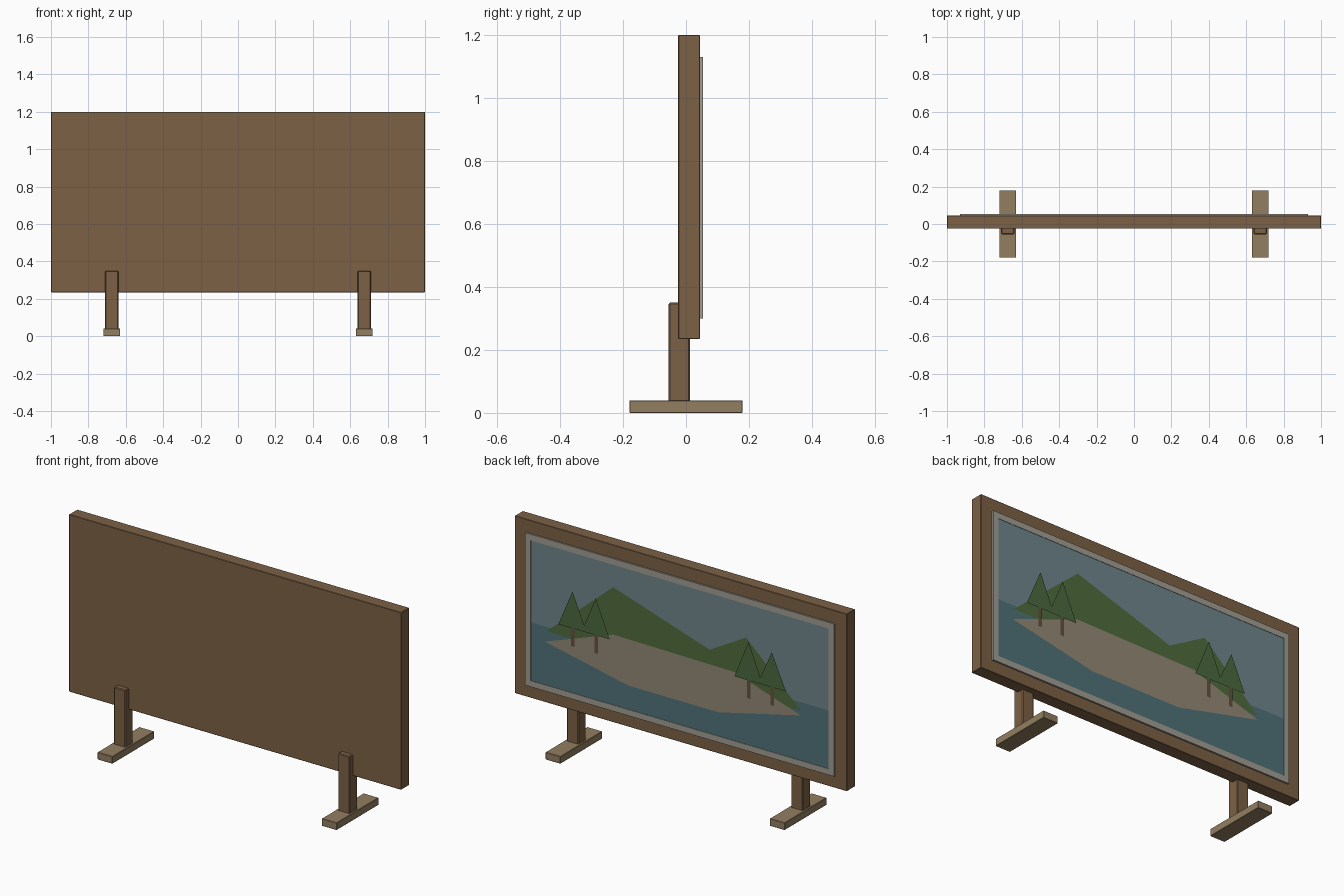
import bpy, bmesh

if "Cube" in bpy.data.objects:
    bpy.data.objects.remove(bpy.data.objects["Cube"])

def mat(name, rgb):
    m = bpy.data.materials.new(name)
    m.diffuse_color = (*rgb, 1)
    m.use_nodes = True
    m.node_tree.nodes["Principled BSDF"].inputs["Base Color"].default_value = m.diffuse_color
    return m

WOOD = mat("wood", (0.20, 0.12, 0.06))
FOOT = mat("light_wood", (0.29, 0.21, 0.12))
LINER = mat("liner", (0.36, 0.34, 0.29))
SKY = mat("sky", (0.16, 0.24, 0.26))
WATER = mat("water", (0.08, 0.17, 0.19))
HILL = mat("hill", (0.08, 0.15, 0.045))
SAND = mat("sand", (0.29, 0.25, 0.18))
TREE = mat("tree", (0.07, 0.14, 0.05))
TRUNK = mat("trunk", (0.13, 0.08, 0.05))

def finish(name, bm, m):
    me = bpy.data.meshes.new(name)
    bm.to_mesh(me)
    bm.free()
    me.materials.append(m)
    ob = bpy.data.objects.new(name, me)
    bpy.context.collection.objects.link(ob)
    return ob

def box(name, x, y, z, m, bevel=0.0):
    """Box from (min, max) ranges."""
    bm = bmesh.new()
    bmesh.ops.create_cube(bm, size=1)
    for v in bm.verts:
        for i, r in enumerate((x, y, z)):
            v.co[i] = r[0] if v.co[i] < 0 else r[1]
    if bevel:
        bmesh.ops.bevel(bm, geom=bm.edges[:], offset=bevel, segments=1, affect='EDGES')
    return finish(name, bm, m)

def flat(name, pts, y, m):
    """Flat picture layer facing +y."""
    bm = bmesh.new()
    f = bm.faces.new([bm.verts.new((x, y, z)) for x, z in pts])
    f.normal_update()
    if f.normal.y < 0:
        f.normal_flip()
    return finish(name, bm, m)

# board
box("board", (-1, 1), (-0.025, 0.045), (0.235, 1.2), WOOD, 0.002)

# posts and feet
for side, s in (("left", -1), ("right", 1)):
    c = s * 0.675
    box(side + "_post", (c - 0.035, c + 0.035), (-0.055, 0.012), (0.035, 0.35), WOOD, 0.004)
    box(side + "_foot", (c - 0.045, c + 0.045), (-0.18, 0.18), (0, 0.04), FOOT, 0.002)

# liner bars round the picture
Y = (0.044, 0.054)
for n, s in (("left", -1), ("right", 1)):
    box(n + "_liner", sorted((s * 0.93, s * 0.897)), Y, (0.30, 1.13), LINER)
box("top_liner", (-0.897, 0.897), Y, (1.097, 1.13), LINER)
box("bottom_liner", (-0.897, 0.897), Y, (0.30, 0.333), LINER)

# painted scene layers
def rect(x0, x1, z0, z1):
    return [(x0, z0), (x1, z0), (x1, z1), (x0, z1)]

flat("sky", rect(-0.897, 0.897, 0.65, 1.097), 0.052, SKY)
flat("water", rect(-0.897, 0.897, 0.333, 0.65), 0.052, WATER)
flat("hills", [(0.80, 0.63), (0.40, 0.975), (-0.18, 0.79), (-0.40, 0.915), (-0.73, 0.605)],
     0.054, HILL)
flat("sandy_shore", [(0.81, 0.57), (0.40, 0.718), (-0.33, 0.71), (-0.73, 0.58),
                     (-0.235, 0.465), (0.307, 0.465)], 0.056, SAND)

# trees
for i, (x, top) in enumerate(((0.64, 0.89), (0.50, 0.89), (-0.42, 0.90), (-0.56, 0.88))):
    flat(f"tree_trunk_{i}", rect(x - 0.011, x + 0.011, 0.59, 0.70), 0.059, TRUNK)
    flat(f"tree_crown_{i}", [(x - 0.085, 0.69), (x + 0.085, 0.69), (x, top)], 0.062, TREE)
